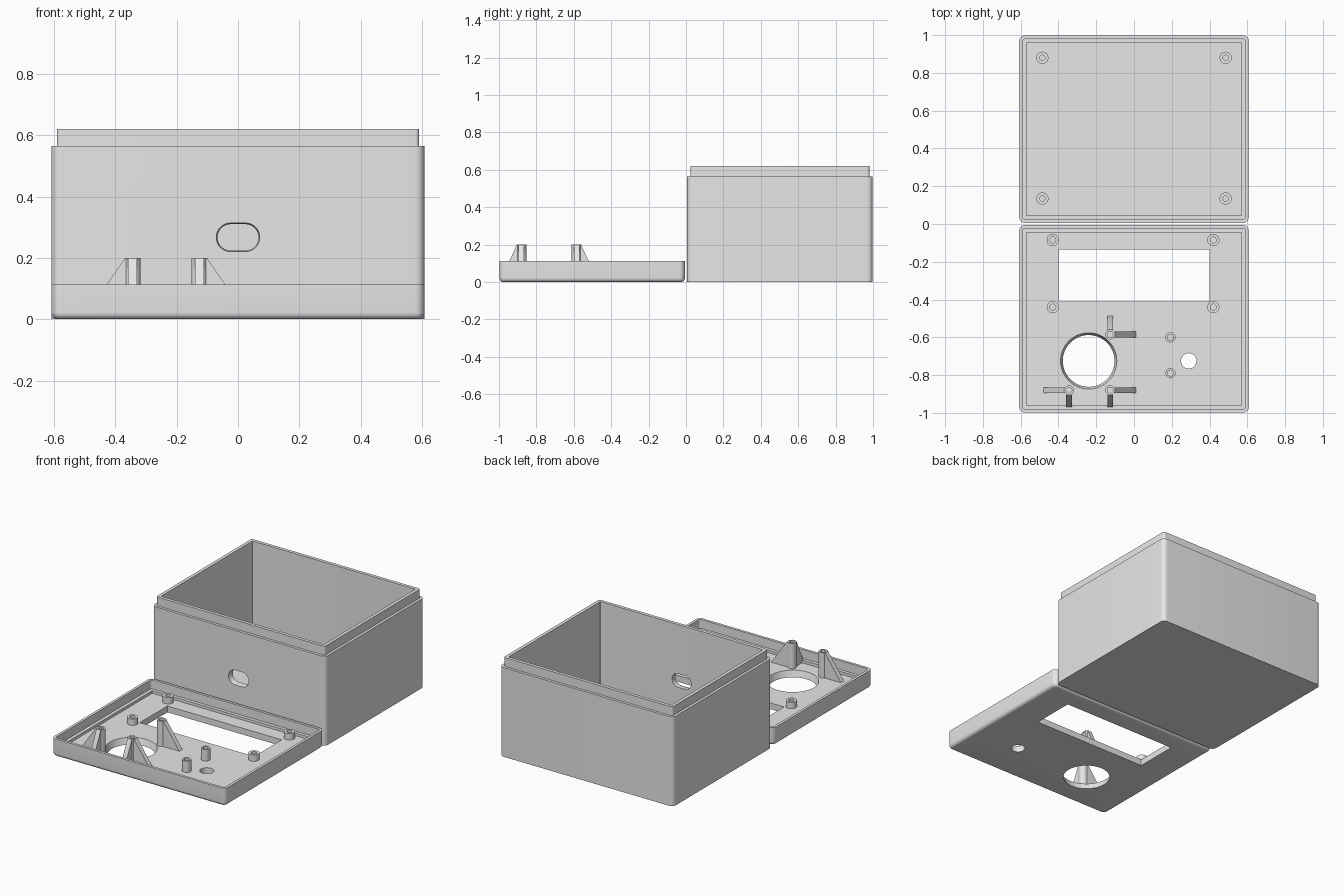
import bpy, bmesh, math
from mathutils import Vector

if "Cube" in bpy.data.objects:
    bpy.data.objects.remove(bpy.data.objects["Cube"])

grey = bpy.data.materials.new("light grey plastic")
grey.diffuse_color = (0.8, 0.8, 0.8, 1)
grey.use_nodes = True
grey.node_tree.nodes["Principled BSDF"].inputs["Base Color"].default_value = grey.diffuse_color


def make(name, rings):
    """Skin a list of equal-length point rings and cap both ends."""
    bm = bmesh.new()
    loops = [[bm.verts.new(p) for p in ring] for ring in rings]
    n = len(loops[0])
    for a, b in zip(loops, loops[1:]):
        for i in range(n):
            j = (i + 1) % n
            bm.faces.new((a[i], a[j], b[j], b[i]))
    bm.faces.new(loops[0][::-1])
    bm.faces.new(loops[-1])
    bmesh.ops.recalc_face_normals(bm, faces=bm.faces)
    mesh = bpy.data.meshes.new(name)
    bm.to_mesh(mesh)
    bm.free()
    mesh.materials.append(grey)
    ob = bpy.data.objects.new(name, mesh)
    bpy.context.collection.objects.link(ob)
    return ob


def rounded(hx, hy, r, cy, z, seg=8):
    pts = []
    for k, (sx, sy) in enumerate([(1, 1), (-1, 1), (-1, -1), (1, -1)]):
        for i in range(seg + 1):
            a = math.radians(90) * (k + i / seg)
            pts.append(Vector((sx * (hx - r) + r * math.cos(a),
                               cy + sy * (hy - r) + r * math.sin(a), z)))
    return pts


def circle(x, y, r, z, n=32):
    return [Vector((x + r * math.cos(math.tau * i / n),
                    y + r * math.sin(math.tau * i / n), z)) for i in range(n)]


def shell(name, cy, steps):
    """Tray from (inset, z) steps, running outside bottom to inside floor."""
    return make(name, [rounded(0.608 - d, 0.496 - d, max(0.03 - d, 0.004), cy, z)
                       for d, z in steps])


def cut(target, cutter):
    mod = target.modifiers.new("cut", 'BOOLEAN')
    mod.operation, mod.solver, mod.object = 'DIFFERENCE', 'EXACT', cutter
    bpy.context.view_layer.objects.active = target
    bpy.ops.object.modifier_apply(modifier=mod.name)
    bpy.data.objects.remove(cutter)


def tube(name, x, y, r, hole, z0, z1):
    return make(name, [circle(x, y, r, z0), circle(x, y, r, z1),
                       circle(x, y, hole, z1), circle(x, y, hole, z0 + 0.005)])


def gusset(name, x, y, dx, dy, reach):
    """Triangular rib leaning against a post in direction (dx, dy)."""
    d, side = Vector((dx, dy, 0)), Vector((-dy, dx, 0)) * 0.015
    prof = [(0.018, 0.035), (reach, 0.035), (reach, 0.04), (0.024, 0.2), (0.018, 0.2)]
    base = Vector((x, y, 0))
    return make(name, [[base + d * u + Vector((0, 0, z)) + side * s for u, z in prof]
                       for s in (-1, 1)])


FLOOR = 0.04

# deep box with a stepped lip around its open top
box = shell("box_body", 0.502, [(0, 0), (0, 0.565), (0.017, 0.565), (0.017, 0.621),
                                (0.038, 0.621), (0.038, FLOOR)])

# cable slot through the front wall, slightly flared outside
slot = []
for y, r in [(-0.02, 0.047), (0.008, 0.047), (0.02, 0.043), (0.1, 0.043)]:
    slot.append([Vector(((1 if i <= 16 else -1) * 0.024
                         + r * math.sin(math.pi * (i if i <= 16 else i - 1) / 16), y,
                         0.267 + r * math.cos(math.pi * (i if i <= 16 else i - 1) / 16)))
                 for i in range(34)])
cut(box, make("slot_cutter", slot))

for sx in (-1, 1):
    for y in (0.135, 0.88):
        tube("box_boss", sx * 0.485, y, 0.032, 0.014, FLOOR - 0.003, 0.08)

# shallow lid with rounded underside and a recess for the box lip
R = 0.022
edge = [(R - R * math.sin(a), R - R * math.cos(a))
        for a in (math.radians(90) * i / 6 for i in range(7))]
lid = shell("lid_panel", -0.502, edge + [(0, 0.113), (0.017, 0.113), (0.017, 0.057),
                                         (0.038, 0.057), (0.038, FLOOR)])

# display window, large tapered opening and small round opening
cut(lid, make("window_cutter", [[Vector((x, y, z)) for x, y in
              ((-0.4, -0.41), (0.4, -0.41), (0.4, -0.135), (-0.4, -0.135))]
              for z in (-0.1, 0.2)]))
cut(lid, make("large_hole_cutter", [circle(-0.24, -0.725, r, z, 64) for r, z in
              ((0.137, -0.1), (0.137, 0.0), (0.149, FLOOR), (0.149, 0.2))]))
cut(lid, make("small_hole_cutter", [circle(0.29, -0.725, 0.041, z) for z in (-0.1, 0.2)]))

# short bosses around the window
for x in (-0.43, 0.42):
    for y in (-0.085, -0.44):
        tube("window_boss", x, y, 0.032, 0.016, FLOOR - 0.003, 0.08)

# medium posts beside the small opening
for y in (-0.6, -0.79):
    tube("small_post", 0.193, y, 0.027, 0.016, FLOOR - 0.003, 0.112)

# tall posts with two ribs each around the large opening
for x, y, sx, sy in ((-0.126, -0.585, 1, 1), (-0.344, -0.88, -1, -1), (-0.126, -0.88, 1, -1)):
    tube("tall_post", x, y, 0.026, 0.015, FLOOR - 0.003, 0.2)
    gusset("side_rib", x, y, sx, 0, 0.136)
    gusset("end_rib", x, y, 0, sy, 0.098)

# smooth curved walls, keep edges crisp
bpy.ops.object.select_all(action='DESELECT')
for ob in bpy.context.collection.objects:
    ob.select_set(True)
    bpy.context.view_layer.objects.active = ob
bpy.ops.object.shade_smooth_by_angle(angle=math.radians(30))
